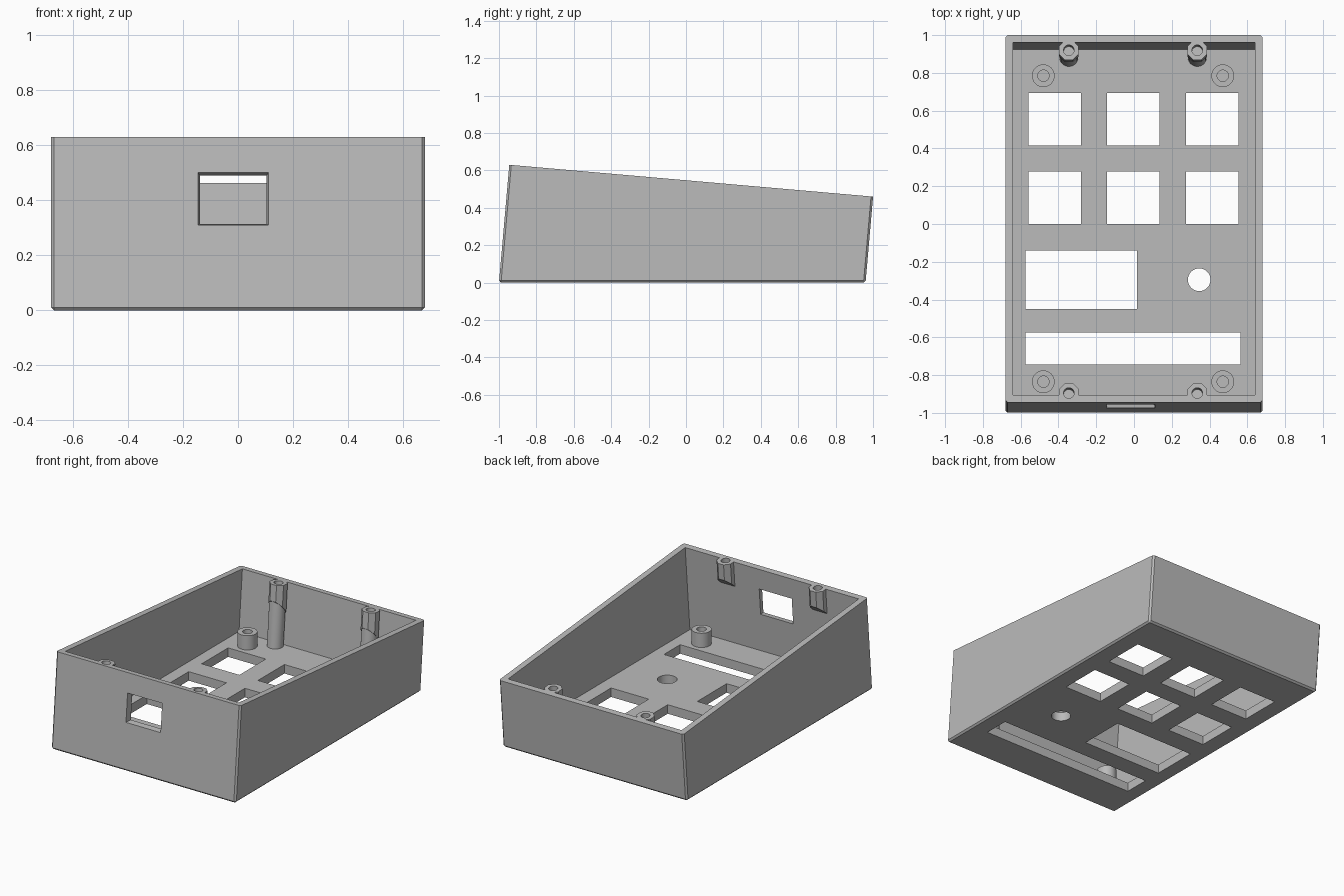
import bpy, bmesh, math
from mathutils import Matrix, Vector

if "Cube" in bpy.data.objects:
    bpy.data.objects.remove(bpy.data.objects["Cube"])

TILT = math.radians(5)          # lean of the walls and of the rim plane
LEAN = math.tan(TILT)
FLOOR = 0.06
TILT_ROT = Matrix.Rotation(-TILT, 4, 'X')

grey = bpy.data.materials.new("plain_grey")
grey.use_nodes = True
COLOUR = (0.5, 0.5, 0.5, 1)
grey.diffuse_color = COLOUR
grey.node_tree.nodes["Principled BSDF"].inputs["Base Color"].default_value = COLOUR


def rim_z(y):
    return 0.63 - LEAN * (y + 0.945)


def to_object(bm, name):
    bmesh.ops.recalc_face_normals(bm, faces=bm.faces)
    mesh = bpy.data.meshes.new(name)
    bm.to_mesh(mesh)
    bm.free()
    mesh.materials.append(grey)
    ob = bpy.data.objects.new(name, mesh)
    bpy.context.collection.objects.link(ob)
    return ob


def loft(bottom, top):
    """Closed solid between two matching rings of points."""
    bm = bmesh.new()
    a = [bm.verts.new(p) for p in bottom]
    b = [bm.verts.new(p) for p in top]
    bm.faces.new(a)
    bm.faces.new(b)
    for i in range(len(a)):
        j = (i + 1) % len(a)
        bm.faces.new((a[i], a[j], b[j], b[i]))
    bmesh.ops.recalc_face_normals(bm, faces=bm.faces)
    return bm


def side_prism(profile, half_width):
    return loft([(-half_width, y, z) for y, z in profile],
                [(half_width, y, z) for y, z in profile])


def leaning_profile(front, back, base, top):
    rise = LEAN * (top - base)
    return [(front, base), (front + rise, top), (back + rise, top), (back, base)]


def cylinder(radius, low, high, matrix, sides=40):
    ring = [(radius * math.cos(t), radius * math.sin(t))
            for t in (math.tau * (i + 0.5) / sides for i in range(sides))]
    bm = loft([(x, y, low) for x, y in ring], [(x, y, high) for x, y in ring])
    bm.transform(matrix)
    return bm


def floor_cut(x0, x1, y0, y1):
    ring = [(x0, y0), (x1, y0), (x1, y1), (x0, y1)]
    return loft([(x, y, -0.1) for x, y in ring],
                [(x, y, FLOOR + 0.02) for x, y in ring])


# Outer body, left too tall so the rim can be trimmed at the end
bm = side_prism(leaning_profile(-1, 0.96, 0, 0.8), 0.68)
edges = [e for e in bm.edges
         if min(v.co.z for v in e.verts) < 0.1 or abs(e.verts[0].co.x - e.verts[1].co.x) < 0.01
         and abs(e.verts[0].co.y - e.verts[1].co.y) < 0.2]
bmesh.ops.bevel(bm, geom=edges, offset=0.011, segments=1, affect='EDGES')
case = to_object(bm, "case_shell")


def combine(bm, operation):
    tool = to_object(bm, "tool")
    tool.hide_render = True
    mod = case.modifiers.new("combine", 'BOOLEAN')
    mod.operation = operation
    mod.solver = 'EXACT'
    mod.object = tool
    bpy.context.view_layer.objects.active = case
    bpy.ops.object.modifier_apply(modifier=mod.name)
    bpy.data.objects.remove(tool)


# Hollow interior
combine(side_prism(leaning_profile(-0.955, 0.925, FLOOR, 0.95), 0.64), 'DIFFERENCE')

# Key openings, display window, long slot and round hole in the floor
for x in (-0.42, -0.005, 0.413):
    for y in (0.14, 0.555):
        combine(floor_cut(x - 0.139, x + 0.139, y - 0.139, y + 0.139), 'DIFFERENCE')
combine(floor_cut(-0.575, 0.015, -0.45, -0.14), 'DIFFERENCE')
combine(floor_cut(-0.575, 0.565, -0.745, -0.575), 'DIFFERENCE')
combine(cylinder(0.06, -0.1, 0.1, Matrix.Translation((0.345, -0.295, 0))), 'DIFFERENCE')

# Tapered connector window in the front wall


def window_ring(y, spread):
    w, h = 0.1275 + spread, 0.095 + spread
    return [(-w, y, -h), (w, y, -h), (w, y, h), (-w, y, h)]


bm = loft(window_ring(-0.02, 0.004), window_ring(0.08, -0.015))
bm.transform(Matrix.Translation((-0.0175, -0.9646, 0.405)) @ TILT_ROT)
combine(bm, 'DIFFERENCE')

# Short standoffs on the floor, with blind holes
for x in (-0.48, 0.47):
    for y in (0.785, -0.835):
        place = Matrix.Translation((x, y, 0))
        combine(cylinder(0.06, 0.03, 0.155, place), 'UNION')
        combine(cylinder(0.03, FLOOR, 0.2, place), 'DIFFERENCE')

# Lid screw bosses: wedge-bottomed on both walls, with full posts at the back
for x in (-0.345, 0.335):
    for y, side in ((-0.895, 1), (0.92, -1)):
        place = Matrix.Translation((x, y, rim_z(y))) @ TILT_ROT
        bm = cylinder(0.056, -0.3, 0.05, Matrix.Identity(4), 8)
        for v in bm.verts:
            v.co.y = side * max(side * v.co.y, -0.035 if side > 0 else -0.06)
        cut = bmesh.ops.bisect_plane(
            bm, geom=bm.verts[:] + bm.edges[:] + bm.faces[:],
            plane_co=(0, side * 0.05, -0.11),
            plane_no=Vector((0, side, -1)).normalized(), clear_outer=True)
        bmesh.ops.holes_fill(bm, edges=[e for e in bm.edges if e.is_boundary])
        bm.transform(place)
        combine(bm, 'UNION')
        if side < 0:
            combine(cylinder(0.05, -0.435, 0.045, place), 'UNION')
        combine(cylinder(0.028, -0.1, 0.1, place), 'DIFFERENCE')

# Sloping rim trim
combine(side_prism([(-1.2, rim_z(-1.2)), (1.2, rim_z(1.2)), (1.2, 1.5), (-1.2, 1.5)], 1),
        'DIFFERENCE')

case.select_set(True)
bpy.context.view_layer.objects.active = case
bpy.ops.object.shade_smooth_by_angle(angle=math.radians(25))
